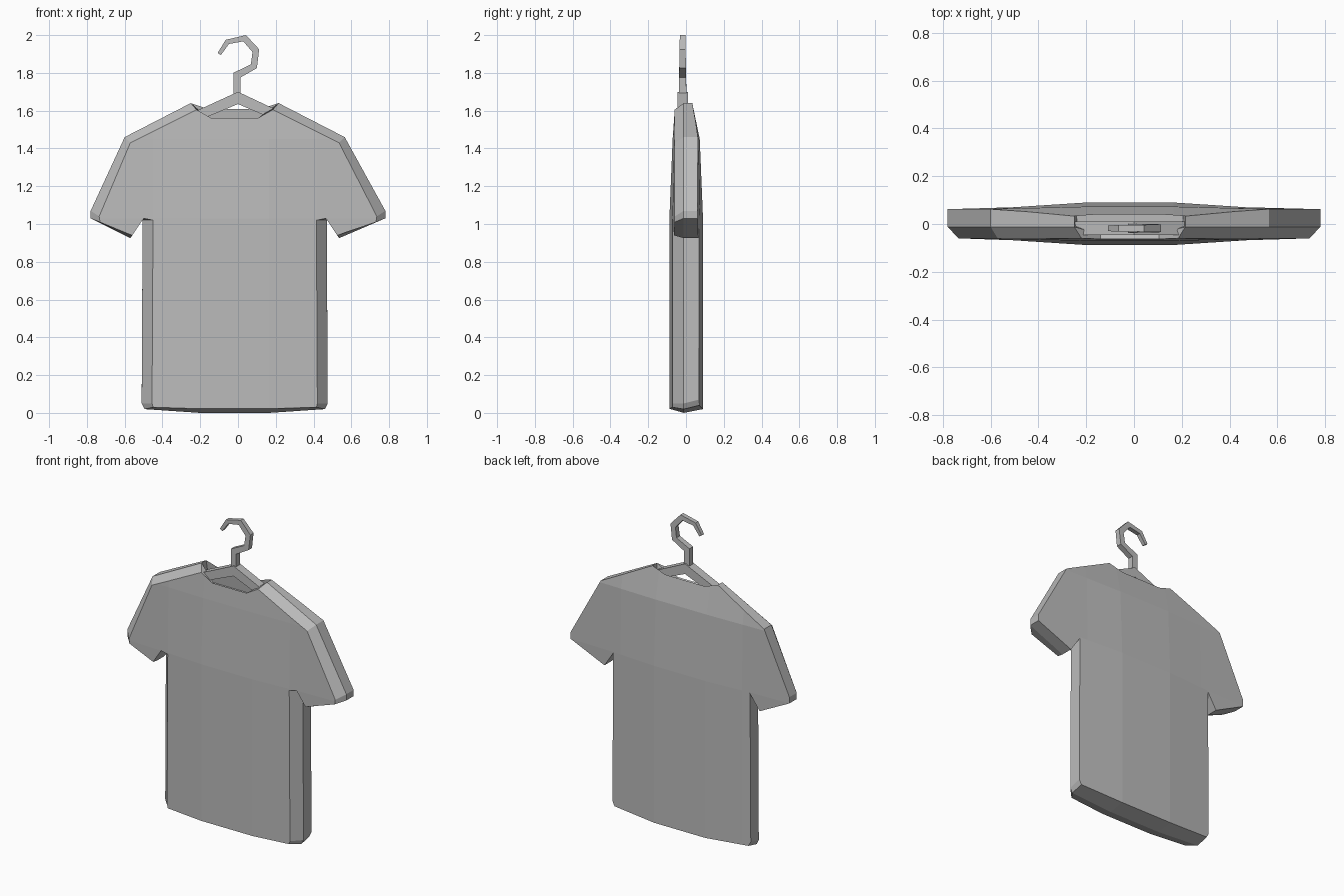
import bpy, bmesh
from mathutils import Vector

cube = bpy.data.objects.get("Cube")
if cube:
    bpy.data.objects.remove(cube)

grey = bpy.data.materials.new("plain_grey")
grey.use_nodes = True
colour = (0.5, 0.5, 0.5, 1)
grey.diffuse_color = colour
grey.node_tree.nodes["Principled BSDF"].inputs["Base Color"].default_value = colour


def finish(bm, name):
    bmesh.ops.recalc_face_normals(bm, faces=bm.faces)
    mesh = bpy.data.meshes.new(name)
    bm.to_mesh(mesh)
    bm.free()
    mesh.materials.append(grey)
    obj = bpy.data.objects.new(name, mesh)
    bpy.context.collection.objects.link(obj)
    return obj


def clamp(v):
    return max(0.0, min(1.0, v))


def other_side(p):
    # the right half sits slightly closer in, except at the sleeve ends
    return (-p[0] - (0.035 if abs(p[0]) < 0.7 else 0), p[1])


# Shirt outline: (side outline, inset front outline) from neck to hem
half = [((-.14, 1.545), (-.14, 1.56)),
        ((-.25, 1.64), (-.22, 1.605)),
        ((-.60, 1.46), (-.57, 1.43)),
        ((-.78, 1.07), (-.735, 1.04)),
        ((-.78, 1.03), (-.73, 1.01)),
        ((-.57, .925), (-.56, .94)),
        ((-.50, 1.03), (-.50, 1.03)),
        ((-.505, 1.02), (-.45, 1.02)),
        ((-.51, .05), (-.455, .05)),
        ((-.495, .02), (-.45, .03)),
        ((-.2, 0), (-.2, .022))]
pairs = half + [(other_side(m), other_side(f)) for m, f in reversed(half)]
n = len(pairs)
neck = (0, n - 1)

bm = bmesh.new()
front, mid, back = [], [], []
for i, ((mx, mz), (fx, fz)) in enumerate(pairs):
    front.append(bm.verts.new((fx, -.06, fz)))
    mid.append(bm.verts.new((mx, -.042 if i in neck else -.012, mz)))
    bz = 1.61 if i in neck else mz + (.02 if mz < .1 else 0)
    back.append(bm.verts.new((mx * 1.15 if i in neck else mx, .062, bz)))

opening = []
for i in range(n):
    j = (i + 1) % n
    bm.faces.new((front[i], front[j], mid[j], mid[i]))
    f = bm.faces.new((mid[i], mid[j], back[j], back[i]))
    if i in (0, n - 2, n - 1):
        opening.append(f)
sheets = [bm.faces.new(front), bm.faces.new(list(reversed(back)))]
bm.normal_update()

# Recessed neck opening
bmesh.ops.inset_region(bm, faces=opening, thickness=.012, use_even_offset=True)
for v in {v for f in opening for v in f.verts}:
    v.co.z = 1.5

# Cut front and back into panels, then puff them out
cuts = [((x, 0, 0), (1, 0, 0)) for x in (-.45, -.2, .165, .415)]
cuts += [((0, 0, z), (0, 0, 1)) for z in (1.03, 1.45)]
for co, no in cuts:
    geom = set(sheets)
    for f in sheets:
        geom.update(f.edges, f.verts)
    res = bmesh.ops.bisect_plane(bm, geom=list(geom), dist=1e-4,
                                 plane_co=co, plane_no=no)
    sheets = [g for g in res["geom"] if isinstance(g, bmesh.types.BMFace)]
for v in {v for f in sheets for v in f.verts}:
    x, z = v.co.x + .018, v.co.z
    side = 1 if v.co.y > 0 else -1
    puff = .028 * clamp((.6 - abs(x)) / .4) * clamp((1.66 - z) / .55)
    slim = clamp((z - 1.46) / .18) * (.03 if side > 0 else .004)
    v.co.y += side * (puff - slim)
finish(bm, "shirt")


# Flat bar following (outer, inner) edge points
def bar(name, points, y0, y1, taper=1.0):
    bm = bmesh.new()
    rings = []
    centre, reach = (y0 + y1) / 2, (y1 - y0) / 2
    for i, (o, q) in enumerate(points):
        r = reach * (1 + (taper - 1) * i / (len(points) - 1))
        rings.append([bm.verts.new((p[0], centre + s * r, p[1]))
                      for p, s in ((o, -1), (o, 1), (q, 1), (q, -1))])
    for a, b in zip(rings, rings[1:]):
        for k in range(4):
            m = (k + 1) % 4
            bm.faces.new((a[k], a[m], b[m], b[k]))
    bm.faces.new(rings[0])
    bm.faces.new(rings[-1])
    return finish(bm, name)


# Hanger arms and hook
bar("hanger_arms", [((-.36, 1.535), (-.36, 1.485)), ((0, 1.70), (0, 1.635)),
                    ((.33, 1.545), (.33, 1.495))], -.046, .01)
bar("hanger_hook", [((.012, 1.68), (-.025, 1.68)), ((.012, 1.775), (-.025, 1.80)),
                    ((.10, 1.825), (.068, 1.845)), ((.112, 1.925), (.077, 1.91)),
                    ((.042, 2.0), (.028, 1.967)), ((-.065, 1.975), (-.048, 1.953)),
                    ((-.108, 1.905), (-.09, 1.895))], -.038, .002, .6)
